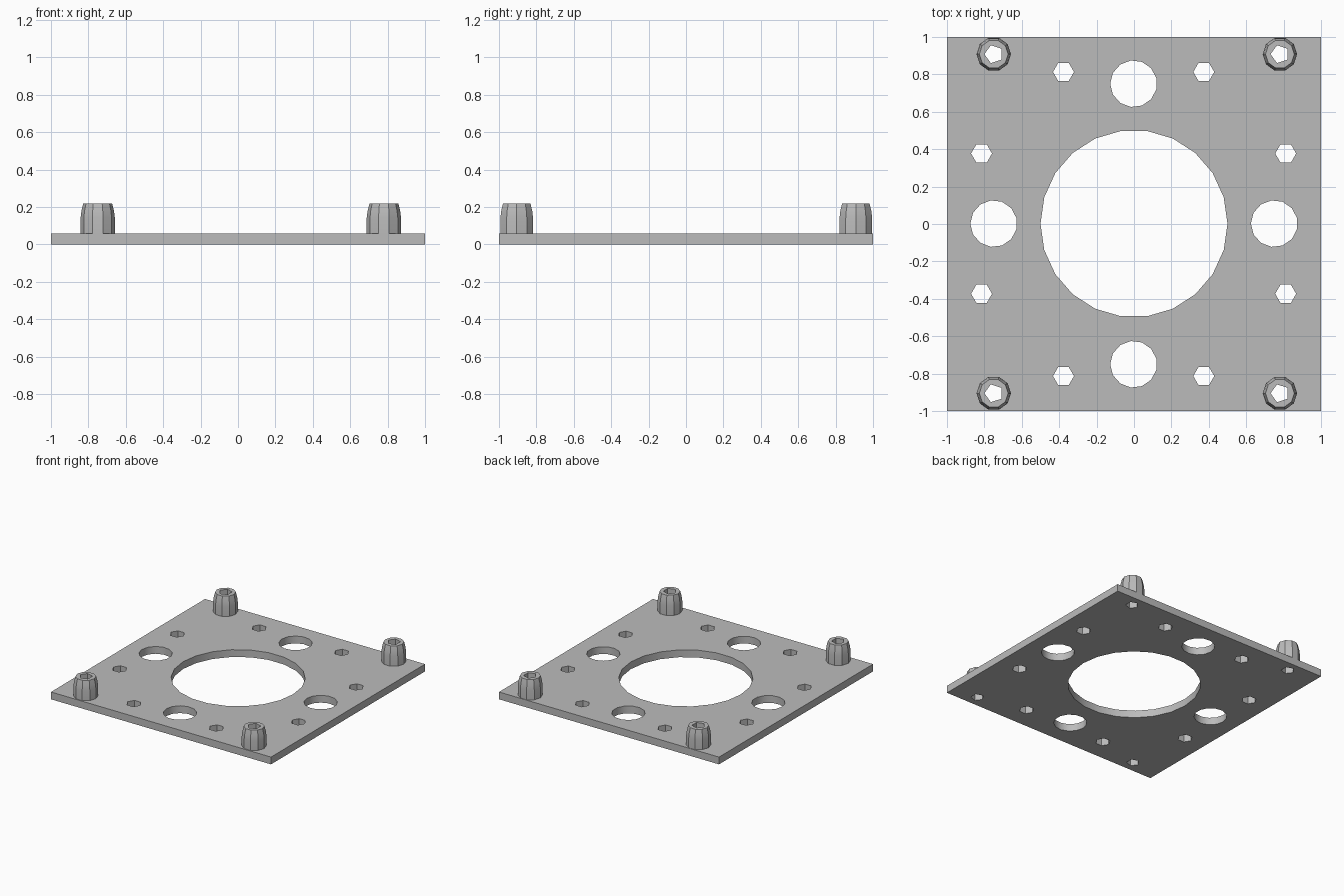
import bpy, bmesh
from math import cos, sin, pi

if "Cube" in bpy.data.objects:
    bpy.data.objects.remove(bpy.data.objects["Cube"], do_unlink=True)

THICK, TOP = 0.06, 0.22
grey = bpy.data.materials.new("plain grey")
grey.use_nodes = True
grey.diffuse_color = (0.5, 0.5, 0.5, 1)
grey.node_tree.nodes["Principled BSDF"].inputs["Base Color"].default_value = (0.5, 0.5, 0.5, 1)


def polygon(x, y, r, n):
    """Regular polygon with one corner pointing to -x."""
    return [(x - r * cos(2 * pi * i / n), y + r * sin(2 * pi * i / n)) for i in range(n)]


def add_object(name, bm):
    bmesh.ops.recalc_face_normals(bm, faces=bm.faces)
    mesh = bpy.data.meshes.new(name)
    bm.to_mesh(mesh)
    bm.free()
    mesh.materials.append(grey)
    obj = bpy.data.objects.new(name, mesh)
    bpy.context.collection.objects.link(obj)
    bpy.ops.object.select_all(action='DESELECT')
    obj.select_set(True)
    bpy.context.view_layer.objects.active = obj
    bpy.ops.object.shade_smooth_by_angle(angle=pi / 6)


posts = {"front_right": (-0.75, -0.905), "front_left": (0.78, -0.905),
         "back_right": (-0.75, 0.908), "back_left": (0.78, 0.908)}

# Outlines: square plate, centre opening, round holes, bolt holes, post bores
loops = [[(-1, -1), (1, -1), (1, 1), (-1, 1)], polygon(0, 0.002, 0.5, 22)]
for s in (-1, 1):
    loops += [polygon(s * 0.75, 0.002, 0.125, 13), polygon(-0.002, s * 0.75, 0.125, 13)]
    for t in (-1, 1):
        loops += [polygon(s * 0.375 - 0.002, t * 0.813, 0.056, 6),
                  polygon(s * 0.813 - 0.002, t * 0.375 + 0.002, 0.056, 6)]
loops += [polygon(x, y, 0.05, 5) for x, y in posts.values()]

# Perforated base plate: fill the outlines, then extrude upwards
bm = bmesh.new()
edges = []
for loop in loops:
    vs = [bm.verts.new((x, y, 0)) for x, y in loop]
    edges += [bm.edges.new((a, b)) for a, b in zip(vs, vs[1:] + vs[:1])]
bmesh.ops.triangle_fill(bm, use_beauty=True, use_dissolve=False, edges=edges)
ext = bmesh.ops.extrude_face_region(bm, geom=bm.faces[:], use_keep_orig=True)
for v in ext["geom"]:
    if isinstance(v, bmesh.types.BMVert):
        v.co.z = THICK
add_object("base_plate", bm)

# Hollow corner posts: ten-sided outside, five-sided bore
OUTER = [(0.092, THICK), (0.092, 0.14), (0.087, 0.18), (0.077, TOP)]
for name, (x, y) in posts.items():
    rings = [[(*p, z) for p in polygon(x, y, r, 10)] for r, z in OUTER]
    corners = polygon(x, y, 0.05, 5)
    bore = []
    for a, b in zip(corners, corners[1:] + corners[:1]):
        bore += [a, ((a[0] + b[0]) / 2, (a[1] + b[1]) / 2)]
    rings += [[(*p, z) for p in bore] for z in (TOP, THICK)]
    bm = bmesh.new()
    rows = [[bm.verts.new(p) for p in ring] for ring in rings]
    for lo, hi in zip(rows, rows[1:]):
        for i in range(10):
            j = (i + 1) % 10
            bm.faces.new((lo[i], lo[j], hi[j], hi[i]))
    add_object(name + "_post", bm)
